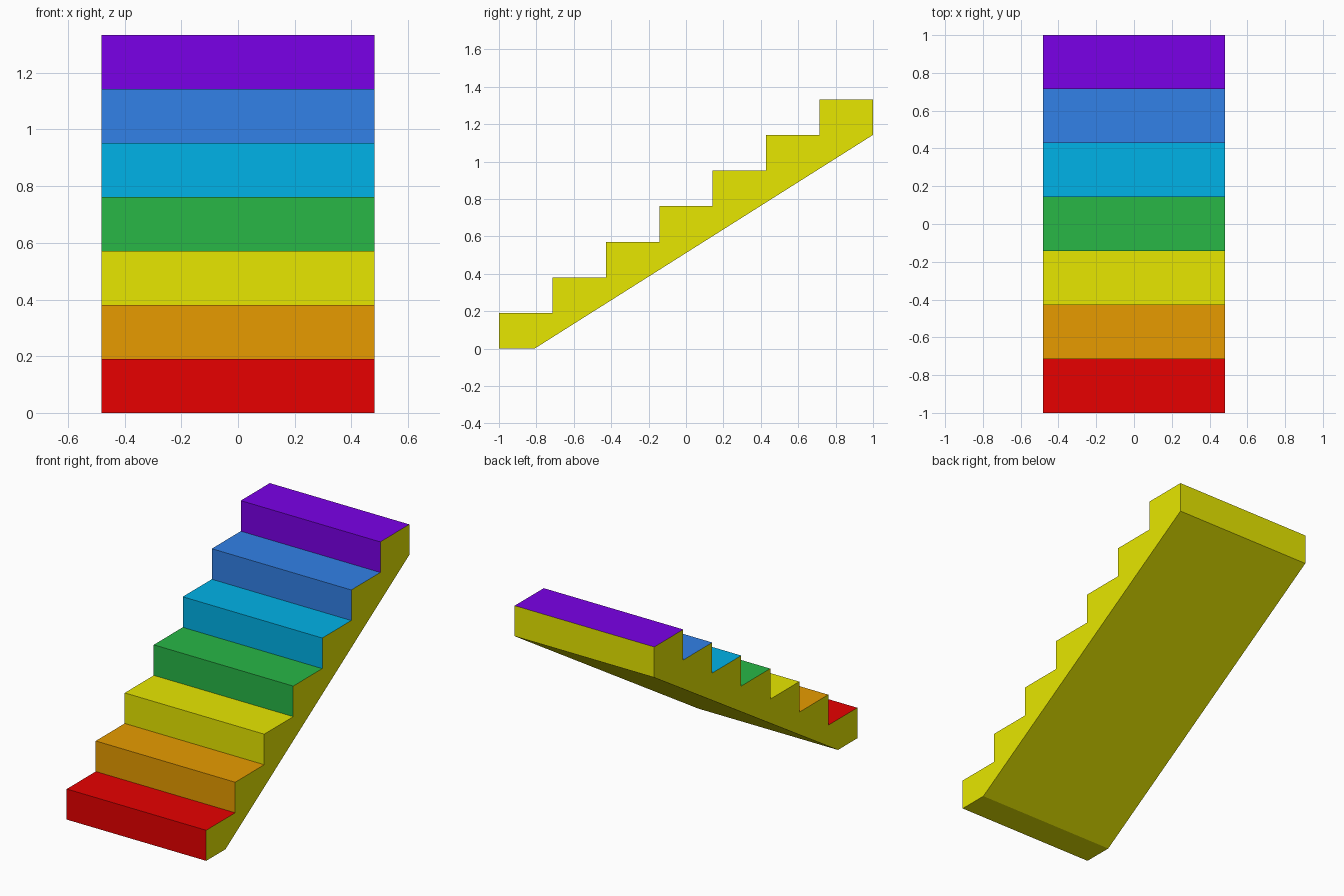
import bpy
import bmesh
from mathutils import Vector

if "Cube" in bpy.data.objects:
    bpy.data.objects.remove(bpy.data.objects["Cube"])

STEPS = 7
RUN = 2.0 / STEPS
RISE = 1.3333 / STEPS
HALF_WIDTH = 0.481

# One flat colour per step, bottom to top (linear); yellow also covers the body
COLOURS = [
    ("red", (0.8, 0.0, 0.0)),
    ("orange", (0.8, 0.33, 0.0)),
    ("yellow", (0.8, 0.8, 0.0)),
    ("green", (0.021, 0.474, 0.061)),
    ("cyan", (0.0, 0.445, 0.8)),
    ("blue", (0.032, 0.22, 0.8)),
    ("purple", (0.195, 0.0, 0.8)),
]
BODY = 2

# Side profile (y, z): sawtooth of treads and risers, closed by the sloped underside
profile = [(-1.0, 0.0)]
for i in range(STEPS):
    y, z = -1 + i * RUN, (i + 1) * RISE
    profile += [(y, z), (y + RUN, z)]
profile += [(1.0, RISE * (STEPS - 1)), (-0.81, 0.0)]

# Extrude the profile across the width
bm = bmesh.new()
side = bm.faces.new([bm.verts.new((-HALF_WIDTH, y, z)) for y, z in profile])
result = bmesh.ops.extrude_face_region(bm, geom=[side], use_keep_orig=True)
moved = [v for v in result["geom"] if isinstance(v, bmesh.types.BMVert)]
bmesh.ops.translate(bm, verts=moved, vec=Vector((2 * HALF_WIDTH, 0, 0)))
bmesh.ops.recalc_face_normals(bm, faces=bm.faces[:])
bm.normal_update()

# Treads and risers take their step's colour by height; all other faces are body
for f in bm.faces:
    f.material_index = BODY
    if f.normal.z > 0.9 or f.normal.y < -0.9:
        height = f.calc_center_median().z
        f.material_index = min(STEPS - 1, int((height - 0.01) / RISE))

mesh = bpy.data.meshes.new("staircase")
bm.to_mesh(mesh)
bm.free()
for name, rgb in COLOURS:
    mat = bpy.data.materials.new(name)
    mat.diffuse_color = (*rgb, 1)
    mat.use_nodes = True
    mat.node_tree.nodes["Principled BSDF"].inputs["Base Color"].default_value = mat.diffuse_color
    mesh.materials.append(mat)
stairs = bpy.data.objects.new("staircase", mesh)
bpy.context.collection.objects.link(stairs)
